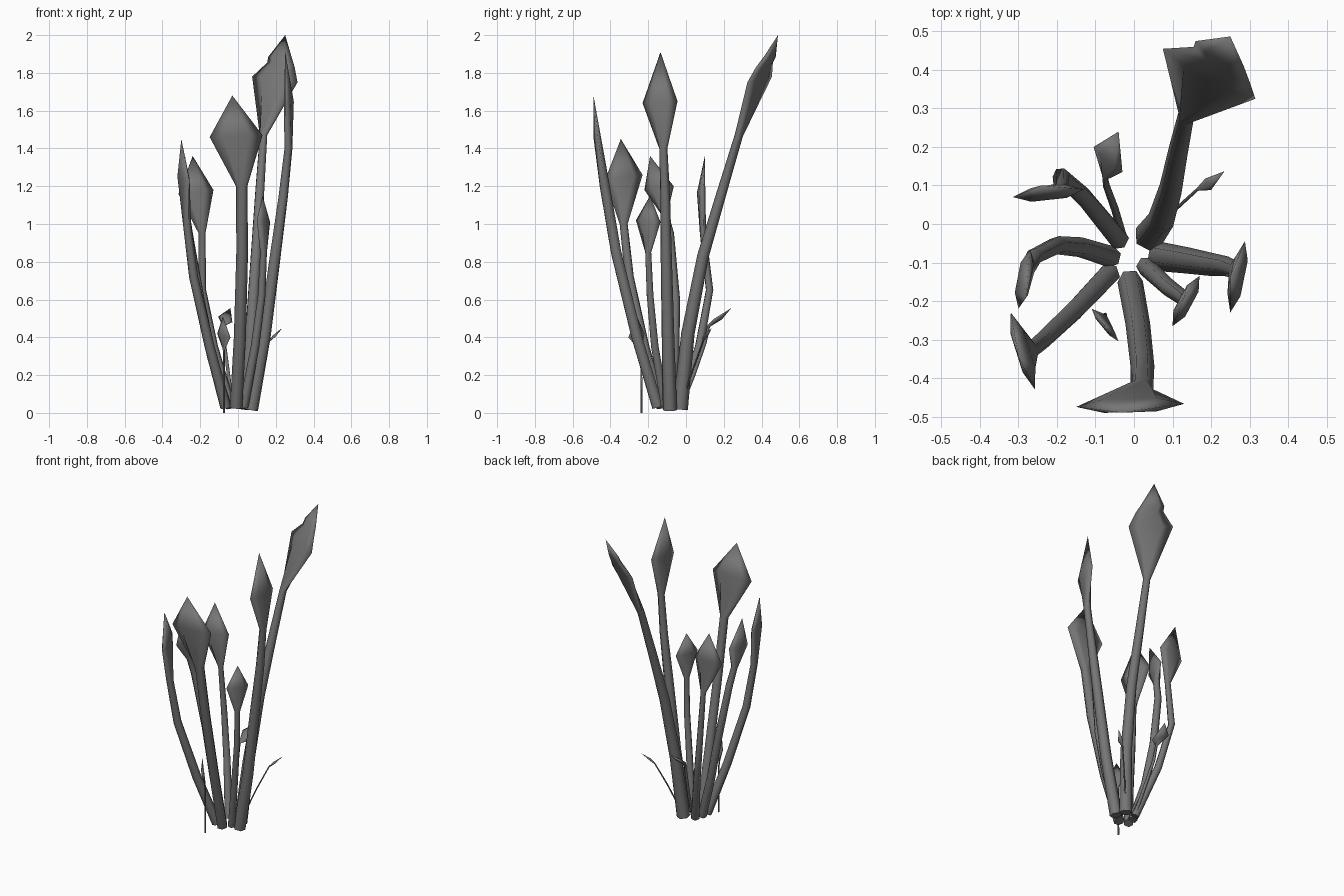
import bpy, bmesh
from math import cos, sin, pi
from mathutils import Vector

SIDES = 6
dark = bpy.data.materials.new("dark_grey")
dark.diffuse_color = (0.18, 0.18, 0.18, 1)


def plant(name, path, r0, r1, pairs, tip, thick=0.02):
    """Tapered stem along path that flattens through left/right pairs into a pointed bud."""
    pts = [Vector(p) for p in path]
    tip = Vector(tip)
    pairs = [(Vector(a), Vector(b)) for a, b in pairs]
    across = (pairs[0][1] - pairs[0][0]).normalized()
    mids = pts + [(a + b) / 2 for a, b in pairs] + [tip]
    bm = bmesh.new()
    rings = []
    for i, c in enumerate(mids[:-1]):
        tan = (mids[i + 1] - mids[max(i - 1, 0)]).normalized()
        if i < len(pts):
            r = r0 + (r1 - r0) * i / (len(pts) - 1)
            u = (across - tan * across.dot(tan)).normalized() * r
            v = tan.cross(u)
        else:
            a, b = pairs[i - len(pts)]
            u = (b - a) / 2
            v = tan.cross(u).normalized() * thick
        rings.append([bm.verts.new(c + u * cos(2 * pi * k / SIDES) + v * sin(2 * pi * k / SIDES))
                      for k in range(SIDES)])
    for a, b in zip(rings, rings[1:]):
        for k in range(SIDES):
            j = (k + 1) % SIDES
            bm.faces.new((a[k], a[j], b[j], b[k]))
    top = bm.verts.new(tip)
    for k in range(SIDES):
        bm.faces.new((rings[-1][k], rings[-1][(k + 1) % SIDES], top))
    bm.faces.new(rings[0][::-1])
    bmesh.ops.recalc_face_normals(bm, faces=bm.faces)
    for f in bm.faces:
        f.smooth = len(f.verts) < SIDES
    me = bpy.data.meshes.new(name)
    bm.to_mesh(me)
    bm.free()
    me.materials.append(dark)
    bpy.context.collection.objects.link(bpy.data.objects.new(name, me))


# Tall back stem, bud with a notched edge
plant("back_tall_stem",
      [(.04, -.03, .02), (.07, .01, .42), (.095, .09, .83), (.115, .19, 1.17), (.135, .28, 1.47)],
      .04, .022,
      [((.075, .455, 1.78), (.315, .325, 1.75)), ((.155, .46, 1.855), (.30, .37, 1.83)),
       ((.16, .475, 1.885), (.285, .41, 1.88))], (.25, .487, 2.0), .018)
# Tall right stem
plant("right_tall_stem",
      [(.07, -.085, .015), (.14, -.095, .4), (.2, -.105, .85), (.24, -.11, 1.15), (.267, -.12, 1.4)],
      .038, .022, [((.25, -.23, 1.64), (.288, -.045, 1.65))], (.25, -.135, 1.91))
# Front stem with the broad bud
plant("front_stem",
      [(-.01, -.15, .03), (.01, -.26, .4), (.022, -.37, .85), (.02, -.43, 1.2)],
      .033, .03, [((-.15, -.475, 1.46), (.13, -.467, 1.47))], (-.03, -.49, 1.68))
# Medium stems around the clump
plant("front_left_stem",
      [(-.065, -.13, .03), (-.15, -.22, .35), (-.235, -.3, .72), (-.27, -.33, 1.0)],
      .03, .022, [((-.32, -.23, 1.26), (-.257, -.43, 1.23))], (-.3, -.345, 1.45))
plant("left_stem",
      [(-.06, -.085, .03), (-.14, -.06, .3), (-.2, -.055, .6), (-.26, -.085, .95), (-.275, -.115, 1.06)],
      .028, .02, [((-.27, -.065, 1.2), (-.3, -.22, 1.18))], (-.28, -.19, 1.36))
plant("back_left_stem",
      [(-.04, -.04, .03), (-.13, .07, .35), (-.19, .125, .65), (-.19, .09, .95)],
      .028, .018, [((-.315, .07, 1.16), (-.13, .09, 1.18))], (-.24, .1, 1.36))
plant("front_right_stem",
      [(.03, -.11, .03), (.09, -.165, .35), (.125, -.19, .62), (.135, -.2, .85)],
      .025, .018, [((.10, -.265, 1.02), (.17, -.135, 1.01))], (.13, -.19, 1.15))
# Small thin sprouts
plant("right_sprout", [(.04, -.03, .03), (.11, .04, .24), (.165, .09, .38)],
      .005, .004, [((.185, .118, .41), (.2, .088, .405))], (.235, .137, .45), .005)
plant("back_sprout", [(-.03, -.03, .03), (-.05, .04, .2), (-.072, .1, .37), (-.075, .12, .46)],
      .011, .008, [((-.105, .2, .51), (-.03, .135, .48))], (-.04, .24, .555), .012)
plant("front_sprout", [(-.075, -.235, .0), (-.075, -.236, .18), (-.075, -.24, .33)],
      .005, .005, [((-.11, -.22, .42), (-.04, -.305, .4))], (-.08, -.26, .51), .01)
